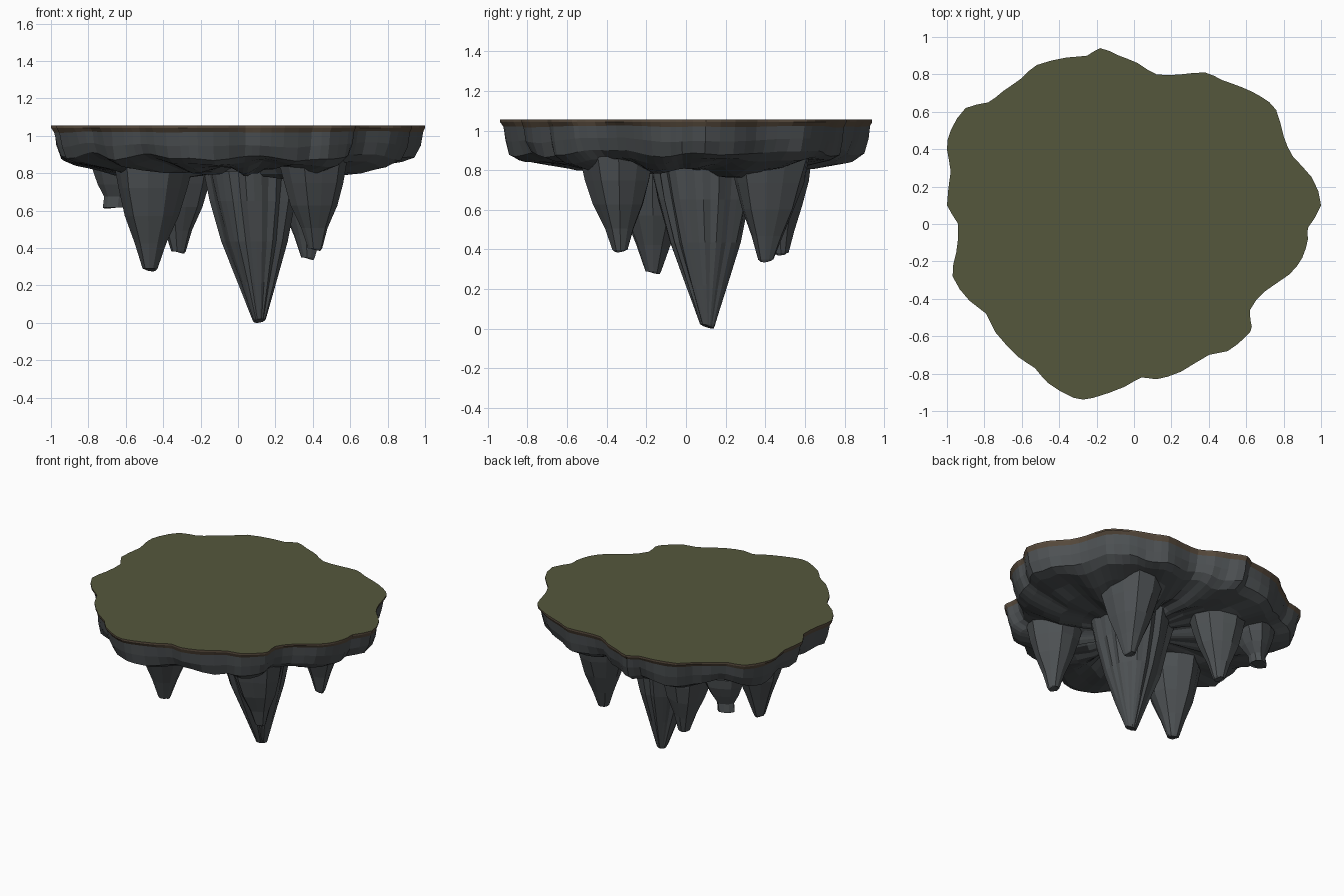
import bpy, bmesh, math, random
from mathutils import Vector, noise

if "Cube" in bpy.data.objects:
    bpy.data.objects.remove(bpy.data.objects["Cube"])

random.seed(4)


def material(name, rgb):
    m = bpy.data.materials.new(name)
    m.diffuse_color = (*rgb, 1)
    m.use_nodes = True
    m.node_tree.nodes["Principled BSDF"].inputs["Base Color"].default_value = m.diffuse_color
    return m


GRASS = material("grass", (0.09, 0.095, 0.045))
SOIL = material("soil", (0.10, 0.072, 0.048))
ROCK = material("rock", (0.075, 0.083, 0.088))

# Scalloped island outline, counter-clockwise
OUTLINE = [
    (1.0, .10), (.95, .25), (.85, .36), (.80, .47), (.76, .61), (.68, .68), (.58, .73),
    (.47, .77), (.38, .81), (.25, .80), (.12, .80), (.02, .86), (-.08, .90), (-.18, .94),
    (-.25, .90), (-.36, .89), (-.52, .85), (-.60, .78), (-.70, .71), (-.78, .65), (-.90, .62),
    (-.98, .50), (-1.0, .40), (-.98, .28), (-1.0, .10), (-.94, 0), (-.95, -.15), (-.97, -.28),
    (-.88, -.41), (-.79, -.48), (-.74, -.58), (-.62, -.71), (-.53, -.77), (-.46, -.85),
    (-.32, -.93), (-.22, -.93), (-.05, -.87), (.04, -.82), (.12, -.83), (.25, -.79),
    (.40, -.70), (.50, -.68), (.60, -.60), (.63, -.55), (.62, -.46), (.70, -.36),
    (.83, -.27), (.90, -.18), (.93, -.08), (.93, -.02)]


def smooth_loop(points):
    """Insert a curved midpoint between each pair of outline points."""
    p = [Vector(q) for q in points]
    n, out = len(p), []
    for i in range(n):
        a, b, c, d = p[i - 1], p[i], p[(i + 1) % n], p[(i + 2) % n]
        out += [b, (9 * (b + c) - a - d) / 16]
    return out


def loft(name, rings, mats, mat_of_band, cap_mats):
    """Join rings of equal length into a closed flat-shaded solid."""
    bm = bmesh.new()
    loops = [[bm.verts.new(co) for co in ring] for ring in rings]
    n = len(loops[0])
    for k in range(len(loops) - 1):
        for i in range(n):
            j = (i + 1) % n
            f = bm.faces.new((loops[k][i], loops[k + 1][i], loops[k + 1][j], loops[k][j]))
            f.material_index = mat_of_band(k)
    bm.faces.new(loops[0]).material_index = cap_mats[0]
    bm.faces.new(loops[-1][::-1]).material_index = cap_mats[1]
    bmesh.ops.recalc_face_normals(bm, faces=bm.faces)
    me = bpy.data.meshes.new(name)
    bm.to_mesh(me)
    bm.free()
    for m in mats:
        me.materials.append(m)
    ob = bpy.data.objects.new(name, me)
    bpy.context.collection.objects.link(ob)
    return ob


# Island slab: grass top, thin soil lip, rock cliff and ribbed underside
edge = smooth_loop(OUTLINE)
# (outline scale, height, height noise, radial noise)
PROFILE = [(1, 1.055, 0, 0), (1, 1.043, 0, 0), (.985, 1.02, .004, .005), (.972, .95, .012, .012),
           (.945, .885, .022, .02), (.88, .855, .025, .025), (.74, .835, .03, .02),
           (.60, .815, .035, .02), (.42, .815, .04, .0), (.22, .81, .02, 0)]
rings = []
for k, (s, z, dz, dr) in enumerate(PROFILE):
    ring = []
    for p in edge:
        d = p.normalized()
        nz = noise.noise(Vector((d.x * 4, d.y * 4, 3 + k * .25)))
        nr = noise.noise(Vector((d.x * 8, d.y * 8, 9 + k * .3)))
        xy = p * (s + dr * nr * 1.5)
        ring.append((xy.x, xy.y, z + dz * 2 * nz))
    rings.append(ring)
loft("island_slab", rings, [GRASS, SOIL, ROCK], lambda k: 1 if k < 2 else 2, (0, 2))


def spike(name, tip, base, radius, sides, flute, blunt=.03):
    """Tapered rock spike, bulging upward, with vertical flutes."""
    tx, ty, tz = tip
    top = .87
    grooves = [1 + random.uniform(-flute, flute) for _ in range(sides)]
    levels = [(0, blunt / radius), (.025, blunt * 1.25 / radius), (.25, .40), (.5, .68),
              (.75, .88), (1, 1.03)]
    out = []
    for k, (t, r) in enumerate(levels):
        cx, cy = tx + (base[0] - tx) * t, ty + (base[1] - ty) * t
        ring = []
        for i in range(sides):
            a = math.tau * i / sides
            rr = radius * r * grooves[i] * random.uniform(.97, 1.03)
            h = tz + (top - tz) * t
            if k == 0:
                h += .02 * (1 + math.cos(a + tx * 9)) / 2
            ring.append((cx + rr * math.cos(a), cy + rr * math.sin(a), h))
        out.append(ring)
    loft(name, out[::-1], [ROCK], lambda k: 0, (0, 0))


# Hanging rock spikes: one large fluted one and five chunkier ones around it
spike("main_spike", (.115, .11, 0), (.08, .08), .255, 36, .08)
spike("left_spike", (-.47, -.165, .275), (-.45, -.17), .20, 11, .12)
spike("back_right_spike", (.375, .40, .335), (.37, .41), .19, 11, .12)
spike("back_left_spike", (-.32, .48, .37), (-.33, .45), .18, 11, .12)
spike("front_right_spike", (.41, -.33, .385), (.38, -.34), .18, 11, .12)
spike("far_left_spike", (-.66, .48, .61), (-.63, .46), .14, 10, .12, .045)
